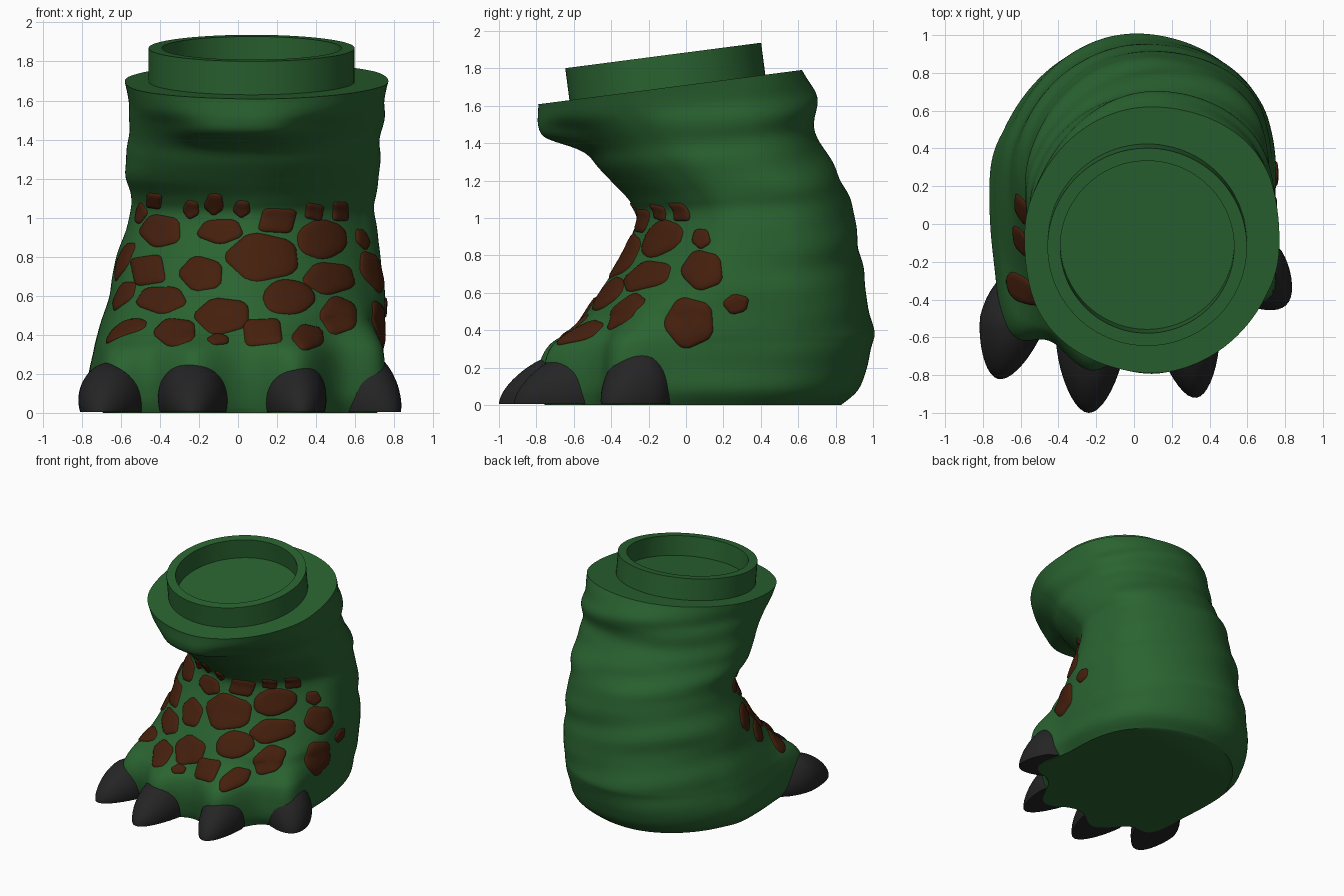
import bpy, bmesh, math, random
from mathutils import Vector, Matrix
from mathutils.bvhtree import BVHTree

if "Cube" in bpy.data.objects:
    bpy.data.objects.remove(bpy.data.objects["Cube"])

random.seed(4)
SLOPE = 0.13          # tilt of the cut ankle plane


def material(name, rgb):
    m = bpy.data.materials.new(name)
    m.diffuse_color = (*rgb, 1)
    m.use_nodes = True
    m.node_tree.nodes["Principled BSDF"].inputs["Base Color"].default_value = m.diffuse_color
    return m


GREEN = material("green skin", (0.023, 0.125, 0.030))
BROWN = material("brown scale", (0.060, 0.014, 0.004))
BLACK = material("black claw", (0.018, 0.018, 0.018))


def add_object(name, bm, mat, angle=40):
    bmesh.ops.recalc_face_normals(bm, faces=bm.faces)
    me = bpy.data.meshes.new(name)
    bm.to_mesh(me)
    ob = bpy.data.objects.new(name, me)
    bpy.context.collection.objects.link(ob)
    me.materials.append(mat)
    bpy.ops.object.select_all(action='DESELECT')
    ob.select_set(True)
    bpy.context.view_layer.objects.active = ob
    bpy.ops.object.shade_smooth_by_angle(angle=math.radians(angle))
    return ob


# Foot cross-sections: z, x min, x max, y min, y max, front squareness
SECTIONS = [
    (0.00, -.69, .66, -.63, .83, 2.5), (0.08, -.75, .72, -.65, .92, 2.5),
    (0.20, -.765, .73, -.66, .97, 2.5), (0.32, -.74, .74, -.64, .995, 2.4),
    (0.40, -.72, .75, -.59, 1.0, 2.2), (0.60, -.66, .75, -.47, .96, 1.8),
    (0.80, -.62, .73, -.34, .93, 1.68), (1.00, -.55, .70, -.26, .89, 1.65),
    (1.10, -.55, .71, -.30, .86, 1.7), (1.20, -.58, .72, -.385, .80, 1.8),
    (1.30, -.57, .73, -.47, .74, 1.85), (1.40, -.56, .73, -.54, .69, 1.85),
    (1.51, -.56, .75, -.66, .70, 1.85), (1.60, -.56, .75, -.775, .68, 1.85),
    (1.70, -.58, .77, -.79, .62, 1.9)]

# Toes: knuckle x, y, claw tip x, y, claw half width, claw height, knuckle top
TOES = [(-.65, -.53, -.72, -.82, .17, .26, .37), (-.23, -.66, -.24, -1.0, .18, .28, .36),
        (.29, -.61, .33, -.92, .165, .28, .37), (.65, -.265, .805, -.43, .18, .32, .45)]


def catmull(a, b, c, d, t):
    return 0.5 * (2*b + (c - a)*t + (2*a - 5*b + 4*c - d)*t*t + (3*b - a - 3*c + d)*t**3)


def smooth_sections(steps):
    last = len(SECTIONS) - 1
    for i in range(last):
        four = [SECTIONS[min(max(i + k, 0), last)] for k in (-1, 0, 1, 2)]
        for s in range(steps):
            yield [catmull(*v, s / steps) for v in zip(*four)]
    yield list(SECTIONS[-1])


def power(v, e):
    return math.copysign(abs(v) ** e, v)


def skin_point(sec, a):
    z, x0, x1, y0, y1, nf = sec
    c, s = math.cos(a), math.sin(a)
    nf += 0.45 * max(0, -c)                       # fuller left front
    if z < 0.5:
        nf -= 0.35 * max(0, c)                    # right front corner falls away
    nb = 2.0 + 0.4 * max(0, c) - 0.08 * max(0, -c)   # fuller right heel
    n = nb + (nf - nb) * min(1, max(0, 0.5 - 1.2 * s))
    dx, dy = power(c, 2 / n), power(s, 2 / n)
    p = Vector(((x0 + x1) / 2 + dx * (x1 - x0) / 2, (y0 + y1) / 2 + dy * (y1 - y0) / 2, z))
    # skin folds wrapping the heel and ankle
    mask = min(1, max(0, s + 0.45)) * min(1, 0.3 + z) * min(1, z / 0.25) * min(1, (1.7 - z) / 0.15)
    fold = math.sin(21 * z + 1.5 * math.sin(2 * a) + 1.2 * c) + 0.5 * math.sin(37 * z + 4 * c)
    p += Vector((c, s, 0)) * 0.007 * mask * fold
    # lip bulging over the instep
    if s < 0:
        p.y -= 0.11 * math.exp(-((z - 1.50) / 0.075) ** 2 - ((p.x - 0.02) / 0.32) ** 4)
    # toe knuckles pushed out of the front
    for tx, ty, ex, ey, w, h, top in TOES:
        d = Vector((ex - tx, ey - ty, 0)).normalized()
        r = Vector((p.x - tx, p.y - ty, 0))
        side = (r - d * r.dot(d)).length
        if s < 0.2 and r.length < 0.6:
            g = math.exp(-(side / 0.155) ** 2 - (max(0, r.length - 0.1) / 0.2) ** 2)
            p += d * 0.14 * g * math.exp(-(z / (top + 0.04)) ** 7)
    p.z += SLOPE * (z / 1.7) ** 2 * (p.y + 0.08)
    return p


# Foot body
N = 168
bm = bmesh.new()
rings = [[bm.verts.new(skin_point(sec, 2 * math.pi * k / N)) for k in range(N)]
         for sec in smooth_sections(7)]
for lo, hi in zip(rings, rings[1:]):
    for k in range(N):
        j = (k + 1) % N
        bm.faces.new((lo[k], lo[j], hi[j], hi[k]))
inner = [v for r in rings[2:-2] for v in r]
for _ in range(2):
    bmesh.ops.smooth_vert(bm, verts=inner, factor=0.5,
                          use_axis_x=True, use_axis_y=True, use_axis_z=True)
bm.faces.new(rings[0][::-1])
bm.faces.new(rings[-1])
surface = BVHTree.FromBMesh(bm)
add_object("foot_body", bm, GREEN)
bm.free()

# Ankle socket ring: lathed profile, tilted to the ankle plane
bm = bmesh.new()
M = 96
profile = [(.528, -.03), (.528, .17), (.46, .17), (.46, .012)]
loops = [[bm.verts.new((r * math.cos(2 * math.pi * k / M), r * math.sin(2 * math.pi * k / M), z))
          for k in range(M)] for r, z in profile]
for lo, hi in zip(loops, loops[1:]):
    for k in range(M):
        j = (k + 1) % M
        bm.faces.new((lo[k], lo[j], hi[j], hi[k]))
bm.faces.new(loops[0][::-1])
bm.faces.new(loops[-1])
bm.transform(Matrix.Translation((.07, -.10, 1.70)) @ Matrix.Rotation(math.atan(SLOPE), 4, 'X'))
add_object("ankle_socket", bm, GREEN)
bm.free()

# Claws: tapering domes drooping to the ground, cut flat underneath
for i, (tx, ty, ex, ey, w, h, top) in enumerate(TOES):
    bm = bmesh.new()
    bmesh.ops.create_uvsphere(bm, u_segments=36, v_segments=28, radius=1)
    d = Vector((ex - tx, ey - ty, 0))
    side = Vector((-d.y, d.x, 0)).normalized()
    for v in bm.verts:
        u, s, z = v.co
        f = max(u, 0)
        taper = 1 - 0.25 * f
        height = h * ((z * taper + 0.35) / 1.35 - 0.24 * f * f)
        v.co = Vector((tx, ty, height)) + d * u + side * s * w * taper
    bmesh.ops.bisect_plane(bm, geom=bm.verts[:] + bm.edges[:] + bm.faces[:],
                           plane_co=(0, 0, 0.004), plane_no=(0, 0, 1), clear_inner=True)
    bmesh.ops.holes_fill(bm, edges=[e for e in bm.edges if e.is_boundary], sides=0)
    add_object(f"claw_{i + 1}", bm, BLACK)
    bm.free()

# Scales: centre across, centre height, half width, half height
FRONT = [(-.40, .93, .10, .08), (-.09, .93, .11, .06), (.20, .985, .10, .07), (.13, .80, .17, .11),
         (-.46, .73, .095, .085), (-.19, .71, .10, .08), (-.39, .58, .12, .065), (-.08, .50, .13, .085),
         (.26, .595, .125, .08), (-.32, .415, .10, .065), (.13, .415, .11, .075), (.36, .39, .08, .06),
         (-.10, .375, .05, .025), (-.43, 1.085, .045, .045), (-.24, 1.045, .04, .045),
         (-.12, 1.07, .045, .055), (.02, 1.045, .04, .04), (.39, 1.03, .05, .045),
         (.43, .89, .12, .09), (.47, .69, .13, .08), (.52, .50, .09, .085), (.525, 1.035, .045, .055)]
RIGHT = [(.02, .44, .12, .12), (.09, .72, .10, .10), (.27, .54, .06, .05), (.08, .89, .045, .05)]
LEFT = [(.07, .78, .08, .09), (-.10, .60, .08, .07), (-.34, .42, .08, .06), (.08, 1.02, .05, .05)]


def scale_pad(bm, u, z, hw, hh, view):
    """Rounded irregular polygon projected on the skin along the view direction."""
    corners = random.choice((4, 5, 5, 6))
    turn = math.pi / 4 + random.uniform(-0.25, 0.25)
    wob = [random.uniform(0.94, 1.1) for _ in range(corners)]
    count = 36

    def project(a, b):
        origin = Vector((a, -3, b)) if view == 0 else Vector((3 * view, a, b))
        ray = Vector((0, 1, 0)) if view == 0 else Vector((-view, 0, 0))
        co, no, _, _ = surface.ray_cast(origin, ray)
        return (co, no) if co else surface.find_nearest(origin)[:2]

    def outline(k):
        a = 2 * math.pi * k / count
        part = ((a - turn) / (2 * math.pi) * corners) % corners
        half = math.pi / corners
        local = (part % 1 - 0.5) * 2 * half
        r = min(math.cos(half) / math.cos(local) * 1.2, 1.07)
        i = int(part) % corners
        r *= wob[i] + (wob[(i + 1) % corners] - wob[i]) * (part % 1)
        return r * math.cos(a), r * math.sin(a)

    rings = []
    for f, lift in ((1.04, -.008), (1.0, .003), (.88, .010), (.6, .013), (.3, .014)):
        ring = []
        for k in range(count):
            x, y = outline(k)
            co, no = project(u + x * f * hw, z + y * f * hh)
            ring.append(bm.verts.new(co + no * lift))
        rings.append(ring)
    for lo, hi in zip(rings, rings[1:]):
        for k in range(count):
            j = (k + 1) % count
            bm.faces.new((lo[k], lo[j], hi[j], hi[k]))
    bm.faces.new(rings[-1])


for name, pads, view in (("front_scales", FRONT, 0), ("right_scales", RIGHT, 1), ("left_scales", LEFT, -1)):
    bm = bmesh.new()
    for pad in pads:
        scale_pad(bm, *pad, view)
    add_object(name, bm, BROWN, 70)
    bm.free()
